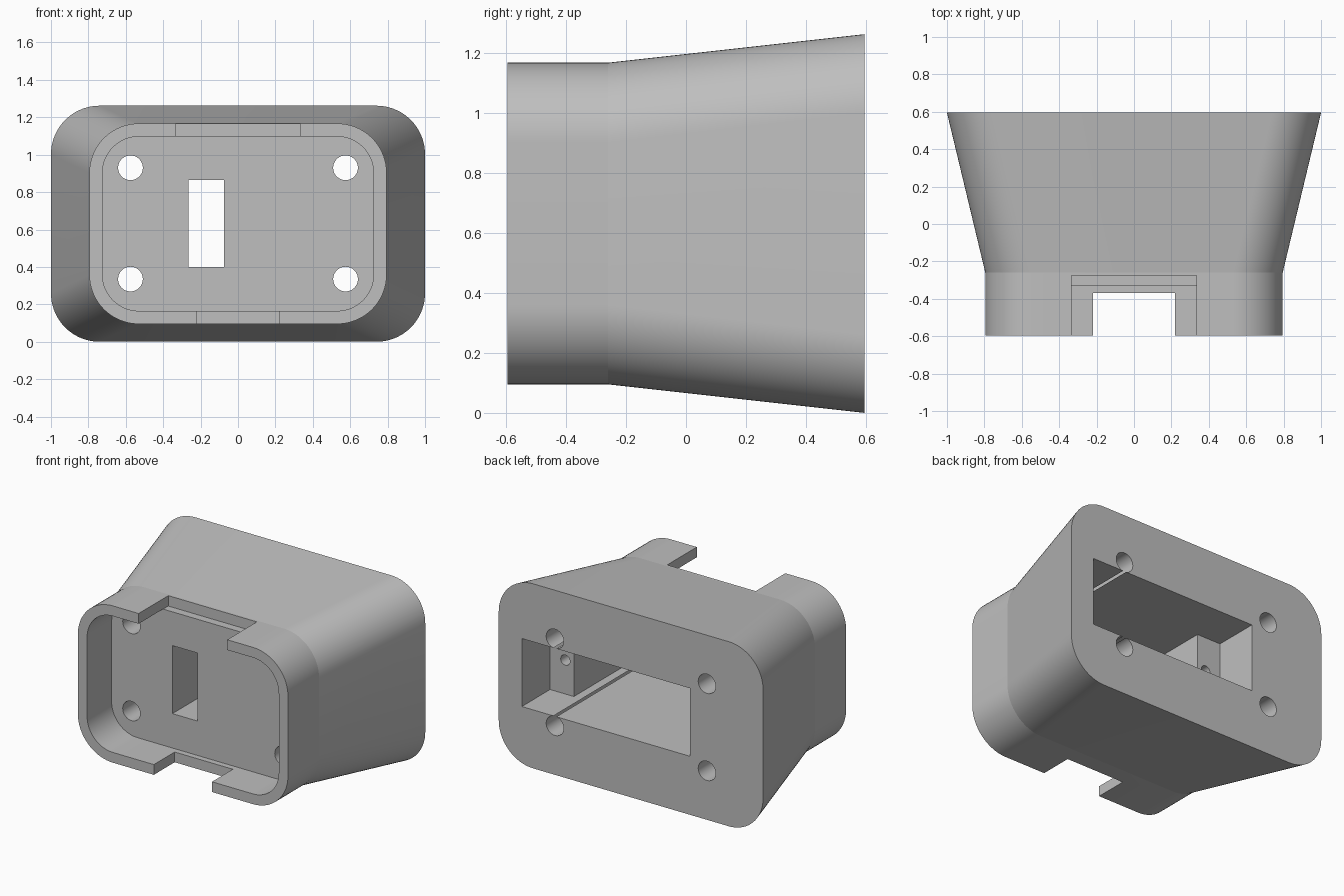
import bpy, bmesh
from math import sin, cos, pi, radians
from mathutils import Matrix

if "Cube" in bpy.data.objects:
    bpy.data.objects.remove(bpy.data.objects["Cube"], do_unlink=True)

MID = 0.631          # height of the housing axis
SEGMENTS = 18        # facets per rounded corner


def make_object(name, bm):
    bmesh.ops.recalc_face_normals(bm, faces=bm.faces)
    mesh = bpy.data.meshes.new(name)
    bm.to_mesh(mesh)
    bm.free()
    obj = bpy.data.objects.new(name, mesh)
    bpy.context.collection.objects.link(obj)
    return obj


def rounded_section(half_x, half_z, radius):
    """Rounded rectangle as (x, z) points around the housing axis."""
    points = []
    for quarter, (sx, sz) in enumerate([(1, 1), (-1, 1), (-1, -1), (1, -1)]):
        for i in range(SEGMENTS + 1):
            a = (quarter + i / SEGMENTS) * pi / 2
            points.append((sx * (half_x - radius) + radius * cos(a),
                           MID + sz * (half_z - radius) + radius * sin(a)))
    return points


def loft(name, sections):
    """Skin between (y, half_x, half_z, radius) sections and cap the ends."""
    bm = bmesh.new()
    rings = [[bm.verts.new((x, y, z)) for x, z in rounded_section(hx, hz, r)]
             for y, hx, hz, r in sections]
    for a, b in zip(rings, rings[1:]):
        for i in range(len(a)):
            j = (i + 1) % len(a)
            bm.faces.new((a[i], a[j], b[j], b[i]))
    bm.faces.new(rings[0])
    bm.faces.new(rings[-1])
    return make_object(name, bm)


def plan_prism(name, outline, z0, z1):
    """Extrude an (x, y) outline between two heights."""
    bm = bmesh.new()
    face = bm.faces.new([bm.verts.new((x, y, z0)) for x, y in outline])
    top = bmesh.ops.extrude_face_region(bm, geom=[face])["geom"]
    bmesh.ops.translate(bm, vec=(0, 0, z1 - z0),
                        verts=[v for v in top if isinstance(v, bmesh.types.BMVert)])
    return make_object(name, bm)


def box(name, half_x, y0, y1, z0, z1):
    return plan_prism(name, [(-half_x, y0), (half_x, y0), (half_x, y1), (-half_x, y1)], z0, z1)


def bore(name, x, z, radius, y0, y1):
    bm = bmesh.new()
    place = Matrix.Translation((x, (y0 + y1) / 2, z)) @ Matrix.Rotation(pi / 2, 4, "X")
    bmesh.ops.create_cone(bm, cap_ends=True, segments=4 * SEGMENTS, radius1=radius,
                          radius2=radius, depth=y1 - y0, matrix=place)
    return make_object(name, bm)


# Housing: straight collar at the front, flaring to the back plate
housing = loft("housing", [(-0.595, 0.795, 0.536, 0.265),
                           (-0.26, 0.795, 0.536, 0.265),
                           (0.595, 1.0, 0.631, 0.26)])

# Front recess, collar notches
cutters = [
    loft("front_recess", [(-0.8, 0.725, 0.466, 0.195), (-0.33, 0.725, 0.466, 0.195)]),
    box("top_notch", 0.335, -0.8, -0.275, 1.096, 1.4),
    box("bottom_notch", 0.22, -0.8, -0.37, -0.1, 0.2),
]

# Back pocket with two ledges, narrowing to the slot in the front wall
pocket = [(-0.445, 0.8), (-0.445, 0.29), (-0.265, 0.29), (-0.265, -0.45),
          (-0.075, -0.45), (-0.075, -0.265), (0.645, -0.265), (0.645, 0.29),
          (0.825, 0.29), (0.825, 0.8)]
cutters.append(plan_prism("stepped_pocket", pocket, 0.40, 0.865))

# Four through holes, then blind screw holes in the ledges
for x in (-0.575, 0.575):
    for z in (0.335, 0.93):
        cutters.append(bore("through_hole", x, z, 0.066, -0.8, 0.8))
for x in (-0.33, 0.71):
    cutters.append(bore("screw_hole", x, 0.632, 0.035, -0.05, 0.4))

bpy.ops.object.select_all(action="DESELECT")
bpy.context.view_layer.objects.active = housing
housing.select_set(True)
for cutter in cutters:
    cutter.hide_render = True
    mod = housing.modifiers.new(cutter.name, "BOOLEAN")
    mod.operation = "DIFFERENCE"
    mod.solver = "EXACT"
    mod.object = cutter
    bpy.ops.object.modifier_apply(modifier=mod.name)
    bpy.data.objects.remove(cutter, do_unlink=True)

# Round surfaces smooth, every true edge crisp
bpy.ops.object.shade_smooth_by_angle(angle=radians(5.8))

grey = bpy.data.materials.new("plain_grey")
grey.use_nodes = True
colour = (0.52, 0.52, 0.52, 1)
grey.diffuse_color = colour
grey.node_tree.nodes["Principled BSDF"].inputs["Base Color"].default_value = colour
housing.data.materials.clear()
housing.data.materials.append(grey)
